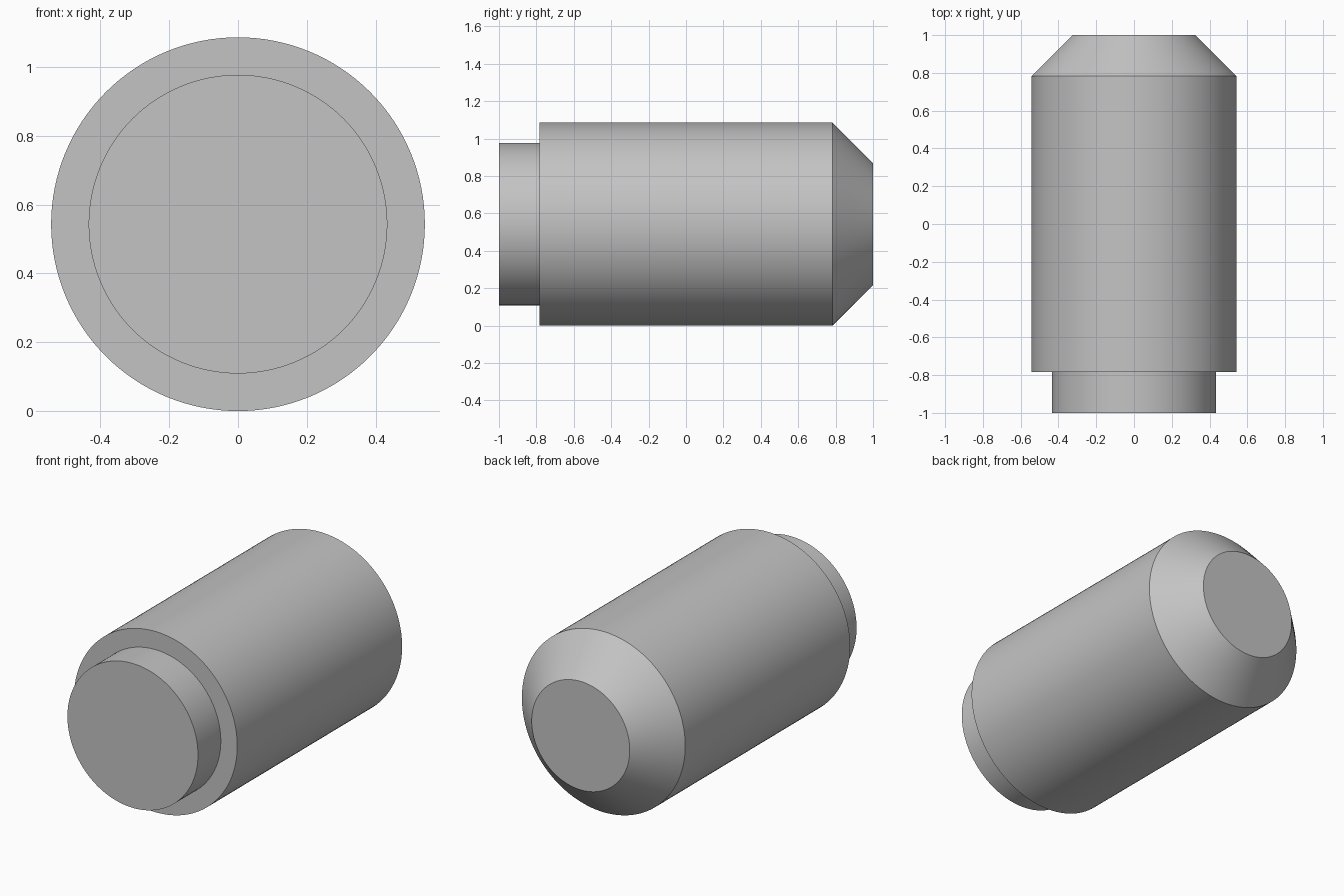
import bpy, bmesh, math
from mathutils import Matrix, Vector

cube = bpy.data.objects.get("Cube")
if cube:
    bpy.data.objects.remove(cube, do_unlink=True)

RADIUS = 0.543
SIDES = 128

# Plain grey metal
grey = bpy.data.materials.new("grey_metal")
grey.use_nodes = True
colour = (0.55, 0.55, 0.55, 1)
grey.diffuse_color = colour
grey.node_tree.nodes["Principled BSDF"].inputs["Base Color"].default_value = colour


def turned_part(name, profile):
    """Spin a (radius, y) profile about the y axis into a closed solid."""
    bm = bmesh.new()
    verts = [bm.verts.new((r, y, 0)) for r, y in profile]
    edges = [bm.edges.new(pair) for pair in zip(verts, verts[1:])]
    bmesh.ops.spin(bm, geom=verts + edges, cent=(0, 0, 0), axis=(0, 1, 0),
                   angle=math.tau, steps=SIDES, use_duplicate=False)
    bmesh.ops.remove_doubles(bm, verts=bm.verts, dist=0.0001)
    # Flat end caps
    bmesh.ops.holes_fill(bm, edges=[e for e in bm.edges if e.is_boundary], sides=0)
    bmesh.ops.recalc_face_normals(bm, faces=bm.faces)
    bmesh.ops.translate(bm, verts=bm.verts, vec=(0, 0, RADIUS))
    mesh = bpy.data.meshes.new(name)
    bm.to_mesh(mesh)
    bm.free()
    mesh.materials.append(grey)
    part = bpy.data.objects.new(name, mesh)
    bpy.context.collection.objects.link(part)
    bpy.ops.object.select_all(action='DESELECT')
    part.select_set(True)
    bpy.context.view_layer.objects.active = part
    bpy.ops.object.shade_smooth_by_angle(angle=math.radians(30))
    return part


# Stepped front neck, main barrel and chamfered rear end in one turned pin
turned_part("stepped_pin", [
    (0.434, -1), (0.434, -0.783),
    (RADIUS, -0.783), (RADIUS, 0.783),
    (0.326, 1),
])
